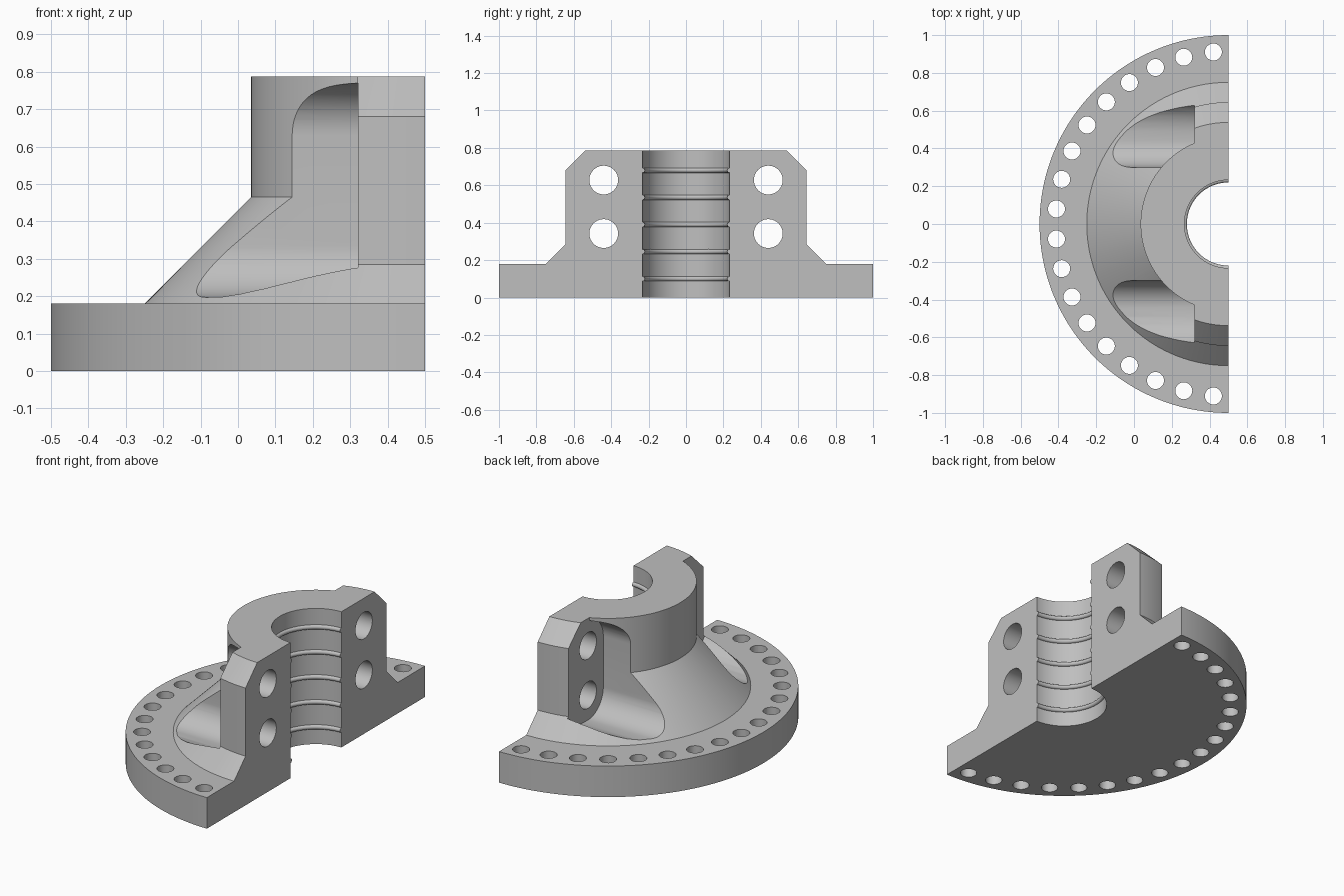
import bpy, bmesh, math
from mathutils import Vector

cube = bpy.data.objects.get("Cube")
if cube:
    bpy.data.objects.remove(cube, do_unlink=True)

AXIS = 0.5      # x of the bore axis, on the split plane
FACE = 0.32     # x of the bolt seat plane

steel = bpy.data.materials.new("cast_grey")
steel.use_nodes = True
grey = (0.52, 0.52, 0.52, 1)
steel.diffuse_color = grey
steel.node_tree.nodes["Principled BSDF"].inputs["Base Color"].default_value = grey


def finish(name, bm):
    bmesh.ops.recalc_face_normals(bm, faces=bm.faces)
    if bm.calc_volume(signed=True) < 0:
        bmesh.ops.reverse_faces(bm, faces=bm.faces)
    mesh = bpy.data.meshes.new(name)
    bm.to_mesh(mesh)
    bm.free()
    mesh.materials.append(steel)
    obj = bpy.data.objects.new(name, mesh)
    bpy.context.collection.objects.link(obj)
    return obj


def half_turn(name, profile, steps=96):
    """Solid swept half a turn round the bore axis from (radius, z) points."""
    bm = bmesh.new()
    verts = [bm.verts.new((AXIS, r, z)) for r, z in profile]
    edges = [bm.edges.new((a, b)) for a, b in zip(verts, verts[1:] + verts[:1])]
    spun = bmesh.ops.spin(bm, geom=verts + edges, cent=(AXIS, 0, 0), axis=(0, 0, 1),
                          angle=math.pi, steps=steps)
    last = [e for e in spun["geom_last"] if isinstance(e, bmesh.types.BMEdge)]
    for rim in (edges, last):
        bmesh.ops.contextual_create(bm, geom=rim)
    return finish(name, bm)


def prism(name, outline, shift):
    """Solid pulled along a vector from an outline of 3D points."""
    bm = bmesh.new()
    near = [bm.verts.new(p) for p in outline]
    far = [bm.verts.new(Vector(p) + Vector(shift)) for p in outline]
    bm.faces.new(near)
    bm.faces.new(far)
    for i in range(len(near)):
        bm.faces.new((near[i - 1], near[i], far[i], far[i - 1]))
    return finish(name, bm)


def arc(cy, cz, r, a0, a1, n):
    angles = [math.radians(a0 + (a1 - a0) * i / n) for i in range(n + 1)]
    return [(cy + r * math.cos(a), cz + r * math.sin(a)) for a in angles]


def carve(target, tool, operation="DIFFERENCE"):
    """Bake a boolean; the second solver runs only if the first left no cut."""
    mod = target.modifiers.new("carve", "BOOLEAN")
    mod.operation, mod.object = operation, tool
    before = len(target.data.vertices)
    for solver in ("MANIFOLD", "EXACT"):
        mod.solver = solver
        graph = bpy.context.evaluated_depsgraph_get()
        result = bpy.data.meshes.new_from_object(target.evaluated_get(graph))
        if len(result.vertices) not in (0, before):
            break
    target.modifiers.clear()
    target.data = result
    bpy.data.objects.remove(tool, do_unlink=True)


# Flange, cone and ear outline, with rounded rings inside the bore
bore = 0.233
outline = [(bore, 0), (1, 0), (1, 0.18), (0.75, 0.18), (0.645, 0.285),
           (0.645, 0.68), (0.538, 0.787), (bore, 0.787)]
for z in (0.68, 0.535, 0.39, 0.245, 0.1):
    outline += arc(bore, z, 0.013, 90, 270, 8)
body = half_turn("half_flange_hub", outline)

# Rounded wrench pockets and bolt holes on both ears
pocket = (arc(0.44, 0.63, 0.14, 90, 180, 16) + arc(0.44, 0.337, 0.14, 180, 270, 16)
          + [(0.49, 0.198), (0.53, 0.206), (0.565, 0.22), (0.592, 0.238),
             (0.615, 0.26), (0.63, 0.278), (0.66, 0.33), (0.8, 0.5), (0.8, 0.77)])
for side in (1, -1):
    carve(body, prism("pocket", [(FACE + 0.0005, side * y, z) for y, z in pocket],
                      (-1, 0, 0)))
    for z in (0.342, 0.628):
        ring = arc(side * 0.44, z, 0.077, 0, 360, 40)[:-1]
        carve(body, prism("bolt_hole", [(0.22, y, h) for y, h in ring], (0.4, 0, 0)))

# Leave only the round hub and cone behind the ears
clear = half_turn("hub_clearance", [(0.465, 0.9), (0.465, 0.465), (0.66, 0.2703),
                                    (0.8, 0.4), (0.8, 0.9)])
carve(clear, prism("seat_limit", [(FACE, -1, 0), (FACE, 1, 0), (FACE, 1, 1), (FACE, -1, 1)],
                   (-1.5, 0, 0)), "INTERSECT")
carve(body, clear)

# Ring of holes through the flange
for i in range(18):
    a = math.radians(95 + 10 * i)
    ring = arc(AXIS + 0.914 * math.cos(a), 0.914 * math.sin(a), 0.045, 0, 360, 28)[:-1]
    carve(body, prism("flange_hole", [(x, y, -0.1) for x, y in ring], (0, 0, 0.4)))

# Weld slivers and smooth the round surfaces
bm = bmesh.new()
bm.from_mesh(body.data)
bmesh.ops.remove_doubles(bm, verts=bm.verts, dist=0.0004)
bm.to_mesh(body.data)
bm.free()
body.select_set(True)
bpy.context.view_layer.objects.active = body
bpy.ops.object.shade_smooth_by_angle(angle=math.radians(30))
